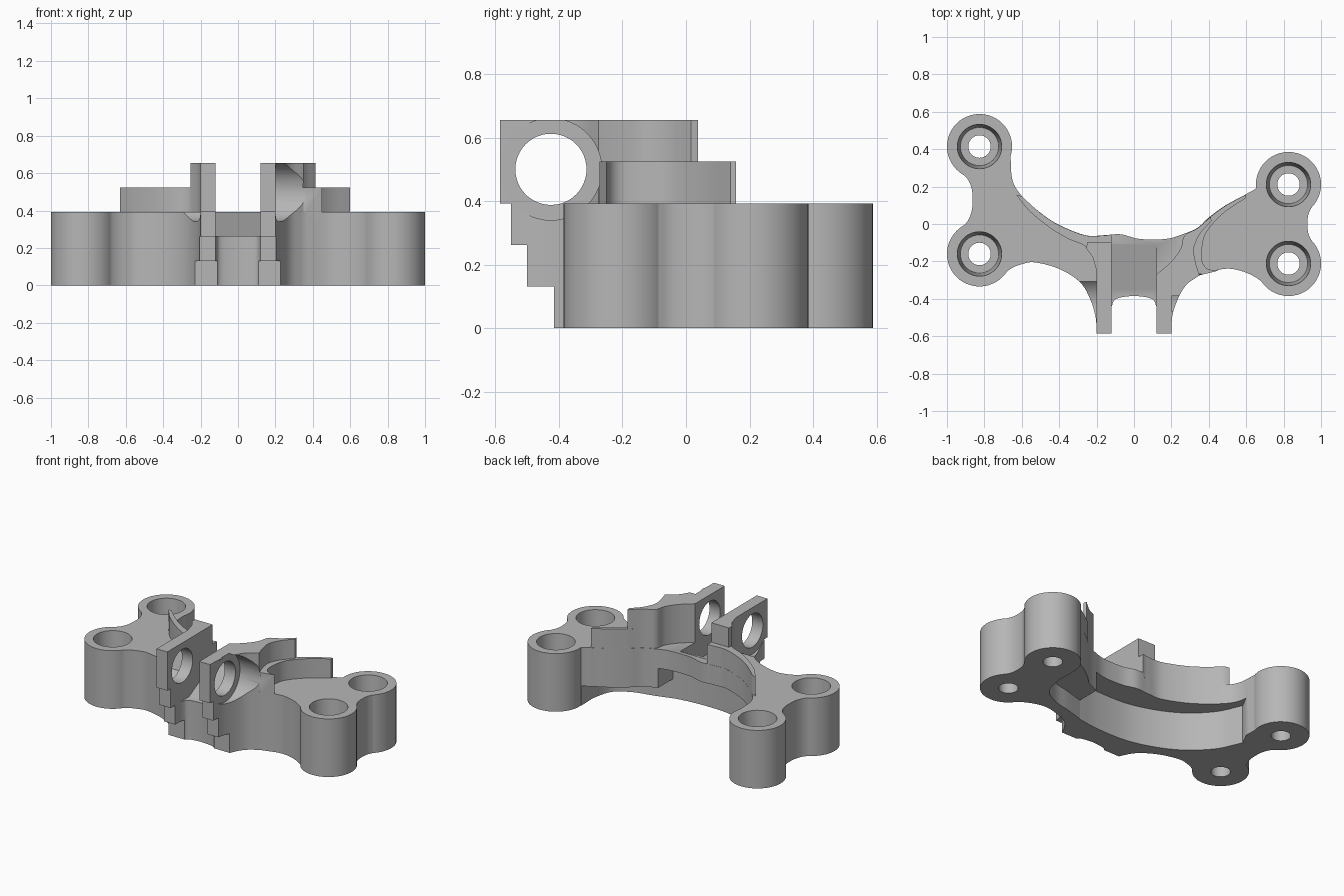
import bpy, bmesh, math
from mathutils import Vector

cube = bpy.data.objects.get("Cube")
if cube:
    bpy.data.objects.remove(cube, do_unlink=True)

# one plain grey material
grey = bpy.data.materials.new("plain_grey")
grey.use_nodes = True
colour = (0.47, 0.47, 0.47, 1)
grey.diffuse_color = colour
grey.node_tree.nodes["Principled BSDF"].inputs["Base Color"].default_value = colour

LAYER = 0.131          # every step in height is one layer
DECK = 3 * LAYER
LOW_TOP = 4 * LAYER
TOP = 5 * LAYER
POST_R = 0.174
HINGE_Y, HINGE_Z = -0.425, 0.5


def smooth(points, steps=5):
    """Curve through the points, sampled evenly in each span."""
    p = [Vector(q) for q in points]
    p = [p[0] * 2 - p[1]] + p + [p[-1] * 2 - p[-2]]
    out = []
    for i in range(1, len(p) - 2):
        a, b, c, d = p[i - 1:i + 3]
        for s in range(steps):
            t = s / steps
            v = b + (c - a) * t / 2
            v += (a - b * 2.5 + c * 2 - d / 2) * t * t
            v += ((b - c) * 1.5 + (d - a) / 2) * t ** 3
            out.append(tuple(v))
    return out + [tuple(p[-2])]


def finish(name, bm):
    bmesh.ops.recalc_face_normals(bm, faces=bm.faces)
    mesh = bpy.data.meshes.new(name)
    bm.to_mesh(mesh)
    bm.free()
    mesh.materials.append(grey)
    obj = bpy.data.objects.new(name, mesh)
    bpy.context.collection.objects.link(obj)
    return obj


def prism(name, outline, low, high, along_x=False):
    """Extrude an outline upward, or a (y, z) outline along x."""
    def place(u, v, w):
        return (w, u, v) if along_x else (u, v, w)
    bm = bmesh.new()
    rings = [[bm.verts.new(place(u, v, w)) for u, v in outline] for w in (low, high)]
    bm.faces.new(rings[0])
    bm.faces.new(rings[1])
    n = len(outline)
    for i in range(n):
        j = (i + 1) % n
        bm.faces.new((rings[0][i], rings[0][j], rings[1][j], rings[1][i]))
    return finish(name, bm)


def circle(cx, cy, r, n=48):
    return [(cx + r * math.cos(k * math.tau / n), cy + r * math.sin(k * math.tau / n))
            for k in range(n)]


def box(name, x, y, z):
    outline = [(x[0], y[0]), (x[1], y[0]), (x[1], y[1]), (x[0], y[1])]
    return prism(name, outline, z[0], z[1])


def combine(target, tool, operation):
    mod = target.modifiers.new(tool.name, "BOOLEAN")
    mod.operation, mod.object, mod.solver = operation, tool, "EXACT"
    bpy.context.view_layer.objects.active = target
    bpy.ops.object.modifier_apply(modifier=mod.name)
    bpy.data.objects.remove(tool, do_unlink=True)


# outline of the deck, as seen from above
posts = [(-.826, .414), (-.826, -.16), (.826, .211), (.826, -.211)]
back_edge = smooth([(.73, .34), (.67, .21), (.6, .16), (.49, .1), (.4, .035), (.34, -.02),
                    (.26, -.055), (.17, -.08), (.03, -.08), (-.07, -.055), (-.16, -.06),
                    (-.26, -.06), (-.4, -.005), (-.5, .06), (-.6, .15), (-.65, .235), (-.66, .36)])
left_waist = smooth([(-.93, .28), (-.89, .24), (-.868, .19), (-.863, .13),
                     (-.868, .07), (-.89, .015), (-.93, -.025)])
front_a = smooth([(-.72, -.29), (-.66, -.24), (-.6, -.215), (-.53, -.205), (-.4, -.24),
                  (-.29, -.31), (-.235, -.4), (-.205, -.5), (-.2, -.585)])
notch = smooth([(-.12, -.44), (-.095, -.4), (0, -.385), (.095, -.4), (.12, -.44)])
flare = smooth([(.2, -.585), (.205, -.49), (.235, -.4), (.28, -.325), (.35, -.275)])
front_b = smooth([(.35, -.275), (.48, -.24), (.57, -.25), (.65, -.285), (.715, -.335)])
right_waist = smooth([(.95, -.09), (.932, -.05), (.927, 0), (.932, .05), (.95, .09)])
outline = (back_edge + [posts[0]] + left_waist + [posts[1]] + front_a + [(-.12, -.585)]
           + notch + [(.12, -.585)] + flare + front_b[1:] + [posts[3]] + right_waist + [posts[2]])
body = prism("hinge_bracket", outline, 0, DECK)

# relief under the back edge
relief = smooth([(.25, -.22), (.1, -.24), (-.1, -.24), (-.25, -.21), (-.4, -.15),
                 (-.52, -.07), (-.63, .05), (-.7, .2)])
combine(body, prism("long_relief", relief + [(-.6, .4), (.25, .4)], -1, 2 * LAYER), "DIFFERENCE")
relief = smooth([(.65, .16), (.65, .05), (.61, -.08), (.5, -.15), (.38, -.18), (.24, -.22)])
combine(body, prism("short_relief", relief + [(.24, .4), (.65, .4)], -1, LAYER), "DIFFERENCE")

# posts at the four corners
for x, y in posts:
    combine(body, prism("post", circle(x, y, POST_R), 0, DECK), "UNION")

# raised walls and hinge cheeks
root = DECK - .03
left_wall = smooth([(-.12, -.055), (-.16, -.061), (-.26, -.061), (-.4, -.006), (-.5, .059), (-.6, .148)])
left_wall += smooth([(-.63, .157), (-.56, .07), (-.45, -.02), (-.35, -.08), (-.26, -.12), (-.2, -.2)])
combine(body, prism("left_low_wall", left_wall + [(-.12, -.2)], root, LOW_TOP), "UNION")
left_cheek = [(-.12, -.585), (-.12, -.1), (-.25, -.1), (-.255, -.13), (-.22, -.18), (-.2, -.25), (-.2, -.585)]
combine(body, prism("left_cheek", left_cheek, root, TOP), "UNION")
right_low = smooth([(.6, .158), (.49, .098), (.4, .033)]) + [(.3, -.08), (.3, -.26), (.35, -.274)]
right_low += smooth([(.45, -.25), (.395, -.24), (.365, -.2), (.365, -.12), (.39, -.04), (.48, .06), (.6, .14)])
combine(body, prism("right_low_wall", right_low, root, LOW_TOP), "UNION")
right_cheek = [(.12, -.585)] + flare + smooth([(.33, -.21), (.32, -.13), (.355, -.05), (.415, .015)])
right_cheek += smooth([(.41, .038), (.34, -.022), (.27, -.062), (.25, -.13), (.2, -.2), (.12, -.27)])
combine(body, prism("right_cheek", right_cheek, root, TOP), "UNION")

# sloped channel between the cheeks, ending on a flat ledge
channel = [(-.11, DECK), (-.35, .264), (-.7, .264), (-.7, 1), (-.11, 1)]
combine(body, prism("channel", channel, -.12, .12, True), "DIFFERENCE")

# stepped front
for level, front in enumerate((-.415, -.5, -.55)):
    low = level * LAYER if level else -1
    combine(body, box("front_step", (-1, 1), (-1, front), (low, (level + 1) * LAYER)), "DIFFERENCE")

# hinge bore and the round clearance outside each cheek
combine(body, prism("hinge_bore", circle(HINGE_Y, HINGE_Z, .112), -.5, .5, True), "DIFFERENCE")
for low, high in ((-.36, -.2), (.2, .36)):
    clearance = circle(HINGE_Y, HINGE_Z, .16)
    combine(body, prism("clearance", clearance, low, high, True), "DIFFERENCE")

# bolt holes with wide, slightly tapered seats
for x, y in posts:
    combine(body, prism("bolt_hole", circle(x, y, .06), -1, 1), "DIFFERENCE")
    seat = prism("bolt_seat", circle(x, y, .12), LAYER, DECK + .02)
    for v in seat.data.vertices:
        if v.co.z < DECK:
            v.co.x = x + (v.co.x - x) * .85
            v.co.y = y + (v.co.y - y) * .85
    combine(body, seat, "DIFFERENCE")

bpy.ops.object.select_all(action="DESELECT")
body.select_set(True)
bpy.context.view_layer.objects.active = body
bpy.ops.object.shade_smooth_by_angle(angle=math.radians(30))
